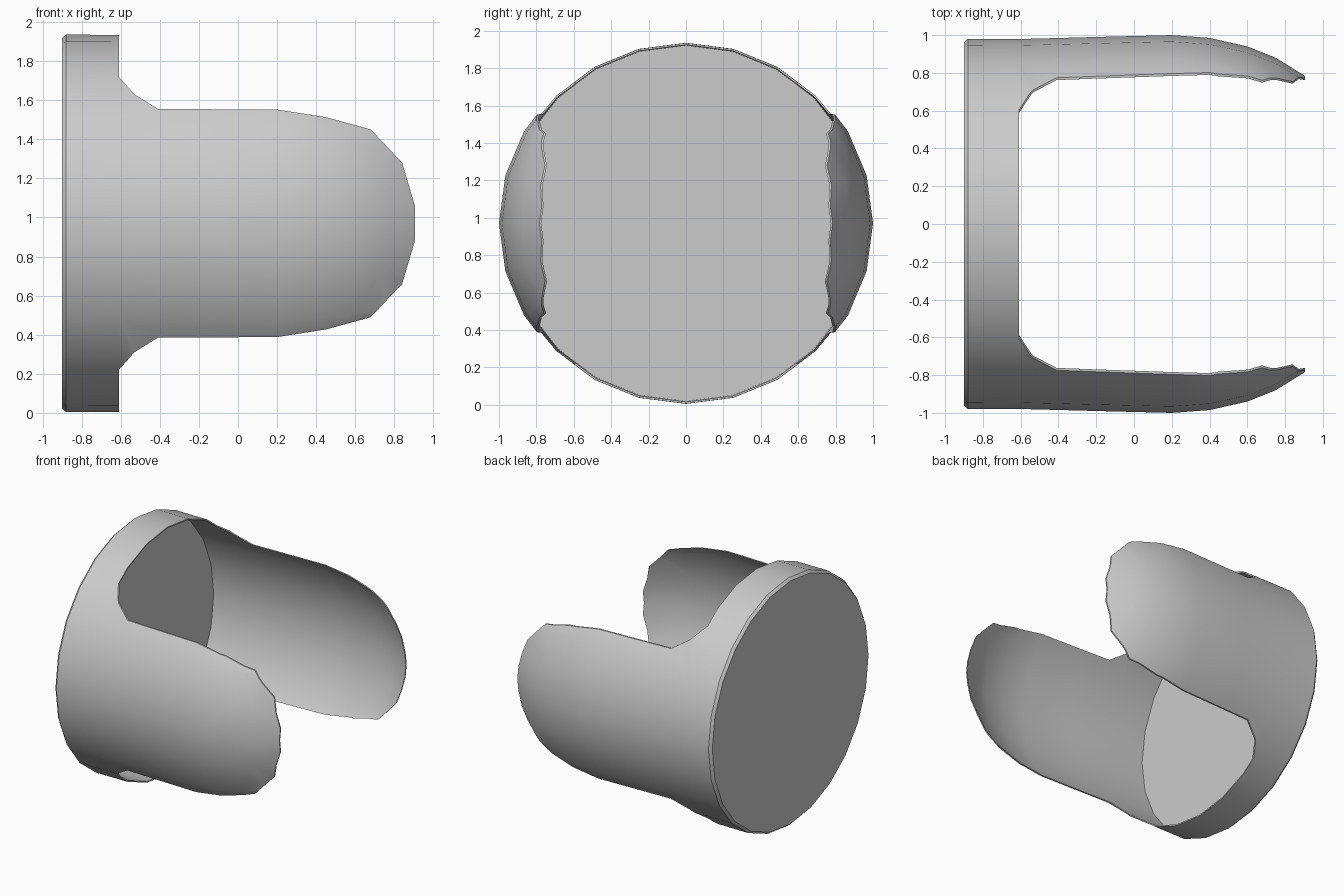
import bpy, bmesh
from math import sin, cos, tau, radians

SIDES = 24
CENTRE_Z = 0.97
FLATTEN = 0.985          # the cup is slightly lower than it is deep
WALL = 0.01

if "Cube" in bpy.data.objects:
    bpy.data.objects.remove(bpy.data.objects["Cube"], do_unlink=True)


def material(name, colour):
    mat = bpy.data.materials.new(name)
    mat.use_nodes = True
    mat.diffuse_color = colour
    node = next(n for n in mat.node_tree.nodes if n.type == 'BSDF_PRINCIPLED')
    node.inputs["Base Color"].default_value = colour
    return mat


def finish(bm, name):
    bmesh.ops.recalc_face_normals(bm, faces=bm.faces)
    mesh = bpy.data.meshes.new(name)
    bm.to_mesh(mesh)
    bm.free()
    obj = bpy.data.objects.new(name, mesh)
    bpy.context.collection.objects.link(obj)
    return obj


def lathe(profile, name):
    """Turn an (x, radius) profile around the x axis and close both ends."""
    bm = bmesh.new()
    rings = []
    for x, r in profile:
        rings.append([bm.verts.new((x, r * cos(tau * i / SIDES),
                                    CENTRE_Z + FLATTEN * r * sin(tau * i / SIDES)))
                      for i in range(SIDES)])
    for a, b in zip(rings, rings[1:]):
        for i in range(SIDES):
            j = (i + 1) % SIDES
            bm.faces.new((a[i], a[j], b[j], b[i]))
    bm.faces.new(rings[0])
    bm.faces.new(rings[-1])
    return finish(bm, name)


def prism(outline, depth, name):
    """Extrude an (x, z) outline along y."""
    bm = bmesh.new()
    face = bm.faces.new([bm.verts.new((x, -depth, z)) for x, z in outline])
    out = bmesh.ops.extrude_face_region(bm, geom=[face])
    moved = [v for v in out["geom"] if isinstance(v, bmesh.types.BMVert)]
    bmesh.ops.translate(bm, verts=moved, vec=(0, 2 * depth, 0))
    return finish(bm, name)


# Sheet-thin cup: outer wall, then back along the inner wall to the floor
outer = [(-0.9, 0.962), (-0.88, 0.98), (-0.61, 0.979), (-0.2, 0.99), (0.2, 1.0),
         (0.4, 0.985), (0.6, 0.94), (0.75, 0.88), (0.96, 0.75)]
inner = [(x, r - WALL) for x, r in reversed(outer[2:])] + [(-0.885, 0.965)]
cup = lathe(outer + inner, "cup_with_two_arms")

# Side outline: short rim, filleted into two rounded arms
half = [(-1.1, 1.2), (-0.605, 1.2), (-0.61, 0.75), (-0.53, 0.66), (-0.41, 0.585),
        (0.2, 0.582), (0.45, 0.543), (0.68, 0.48), (0.84, 0.31), (0.905, 0.09)]
outline = [(x, CENTRE_Z + d) for x, d in half]
outline += [(x, CENTRE_Z - d) for x, d in reversed(half)]
cutter = prism(outline, 1.3, "arm_outline_cutter")
cutter.hide_render = True

trim = cup.modifiers.new("trim", 'BOOLEAN')
trim.operation = 'INTERSECT'
trim.solver = 'EXACT'
trim.object = cutter
bpy.ops.object.select_all(action='DESELECT')
cup.select_set(True)
bpy.context.view_layer.objects.active = cup
bpy.ops.object.modifier_apply(modifier=trim.name)
bpy.data.objects.remove(cutter, do_unlink=True)

# One plain colour, smooth walls with crisp rims
cup.data.materials.clear()
cup.data.materials.append(material("light grey", (0.6, 0.6, 0.6, 1)))
bpy.ops.object.shade_smooth_by_angle(angle=radians(35))
